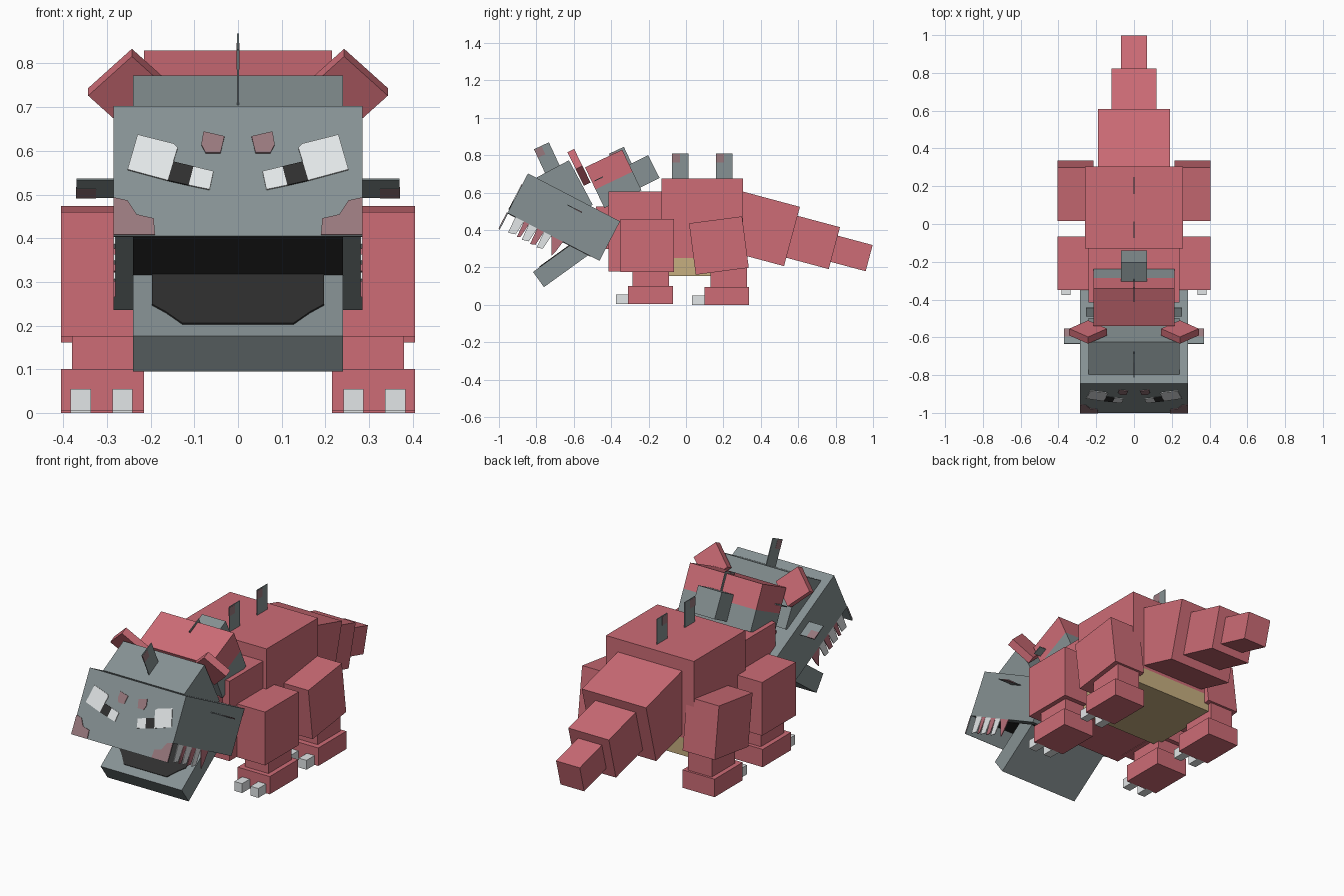
import bpy, bmesh, math
from mathutils import Vector, Matrix

if "Cube" in bpy.data.objects:
    bpy.data.objects.remove(bpy.data.objects["Cube"])


def mat(name, rgb):
    m = bpy.data.materials.new(name)
    m.diffuse_color = [(c / 255 / 12.92 if c < 11 else ((c / 255 + .055) / 1.055) ** 2.4) for c in rgb] + [1]
    m.use_nodes = True
    m.node_tree.nodes["Principled BSDF"].inputs["Base Color"].default_value = m.diffuse_color
    return m


PINK = mat("hide_pink", (205, 108, 118))
GREY = mat("armour_grey", (134, 145, 147))
WHITE = mat("tooth_white", (228, 232, 233))
BLACK = mat("mouth_black", (47, 47, 47))
TAN = mat("belly_tan", (198, 175, 128))
SCAR = mat("muted_pink", (152, 120, 125))
GUM = mat("gum_pink", (184, 112, 122))


def solid(name, ring, offset, m):
    """Closed prism: a ring of points pushed along an offset vector."""
    bm = bmesh.new()
    a = [bm.verts.new(p) for p in ring]
    b = [bm.verts.new(Vector(p) + Vector(offset)) for p in ring]
    n = len(ring)
    bm.faces.new(a)
    bm.faces.new(b[::-1])
    for i in range(n):
        bm.faces.new((a[i], b[i], b[(i + 1) % n], a[(i + 1) % n]))
    bmesh.ops.recalc_face_normals(bm, faces=bm.faces)
    me = bpy.data.meshes.new(name)
    bm.to_mesh(me)
    bm.free()
    me.materials.append(m)
    ob = bpy.data.objects.new(name, me)
    bpy.context.collection.objects.link(ob)
    return ob


class Frame:
    """Side-plane frame: s runs backwards, d runs downwards, tilted by an angle."""
    def __init__(self, y, z, deg=0):
        a = math.radians(deg)
        self.o = Vector((0, y, z))
        self.back = Vector((0, math.cos(a), math.sin(a)))
        self.down = Vector((0, math.sin(a), -math.cos(a)))

    def at(self, x, s, d):
        return self.o + self.back * s + self.down * d + Vector((x, 0, 0))

    def box(self, name, x0, x1, s0, s1, d0, d1, m):
        ring = [self.at(x0, s, d) for s, d in ((s0, d0), (s1, d0), (s1, d1), (s0, d1))]
        return solid(name, ring, (x1 - x0, 0, 0), m)


def box(name, x0, x1, y0, y1, z0, z1, m):
    return Frame(y0, z1).box(name, x0, x1, 0, y1 - y0, 0, z1 - z0, m)


def pair(name, x0, x1, y0, y1, z0, z1, m):
    box(name + "_right", x0, x1, y0, y1, z0, z1, m)
    box(name + "_left", -x1, -x0, y0, y1, z0, z1, m)


# Trunk
box("body", -.26, .26, -.13, .305, .25, .675, PINK)
box("belly", -.26, .26, -.13, .305, .155, .25, TAN)
box("chest", -.24, .24, -.415, -.12, .178, .605, PINK)
box("neck", -.2, .2, -.48, -.40, .3, .525, PINK)

# Tail, three shrinking segments
for i, (y, z, w, length, h) in enumerate(((.30, .607, .19, .32, .328),
                                          (.575, .482, .12, .257, .232),
                                          (.80, .373, .07, .205, .145))):
    Frame(y, z, -15).box("tail_%d" % (i + 1), -w, w, 0, length, 0, h, PINK)

# Legs, feet and claws
pair("front_thigh", .215, .405, -.35, -.065, .175, .46, PINK)
pair("front_shin", .24, .38, -.285, -.09, .09, .18, PINK)
pair("front_foot", .215, .405, -.31, -.07, .005, .1, PINK)
for n, x0 in (("left", -.405), ("right", .215)):
    Frame(.016, .436, 7.5).box("hind_thigh_" + n, x0, x0 + .19, 0, .286, 0, .277, PINK)
pair("hind_shin", .24, .38, .13, .325, .09, .2, PINK)
pair("hind_foot", .215, .405, .10, .337, 0, .096, PINK)
for n, y, z in (("front", -.375, .005), ("hind", .032, 0)):
    for x in (.241, .337):
        pair(n + "_claw", x, x + .046, y, y + .07, z, z + .05, WHITE)

# Back and head spikes: thin plates with a muted corner
for i, (y, z, a) in enumerate(((-.075, .81, 0), (.16, .81, 0), (-.813, .832, 25), (-.412, .808, 25))):
    f = Frame(y, z, a)
    f.box("spike_%d" % i, -.002, .002, 0, .088, 0, .14, GREY)
    f.box("spike_patch_%d" % i, -.003, .003, 0, .044, .004, .05, SCAR)

# Head block and front face skirt
T = math.radians(27.5)
head = Frame(-.845, .703, -27.5)
head.box("head", -.285, .285, 0, .555, 0, .238, GREY)
head.box("upper_lip", -.285, .285, 0, .005, .238, .336, GREY)
head.box("mouth_roof", -.24, .24, .006, .5, .236, .241, BLACK)

# Side teeth: alternating strips below the head
cuts = (.048, .10, .13, .18, .22, .265, .335)
for side in (-1, 1):
    for i in range(6):
        s0, s1 = cuts[i], cuts[i + 1]
        pts = [(s0, .238), (s1, .238), (s1 - .008, .32), (s0 + .004, .33)]
        if i == 5:
            pts = [(s0, .238), (s1, .238), (s1 - .01, .30), (s1 - .02, .33)]
        solid("tooth_strip", [head.at(side * .281, s, d) for s, d in pts], (side * .004, 0, 0),
              GUM if i % 2 else WHITE)
    # Whisker plates beside the head
    x0, x1 = sorted((side * .28, side * .37))
    head.box("side_spike", x0, x1, .264, .352, .05, .054, GREY)
    x0, x1 = sorted((side * .325, side * .371))
    head.box("side_spike_patch", x0, x1, .308, .353, .049, .055, SCAR)


def decal(name, pts, m, lift=.004):
    """Thin plate on the sloping face, mirrored; points are x, z."""
    nrm = -head.back
    for side in (-1, 1):
        ring = [head.at(side * x, 0, (.703 - z) / math.cos(T)) - nrm * .002 for x, z in pts]
        solid(name, ring, nrm * (lift + .002), m)


# Eyes, brow spots and cheek marks
decal("eye_outer", [(.23, .636), (.147, .615), (.138, .606), (.148, .574), (.161, .531), (.253, .556)], WHITE)
decal("pupil", [(.148, .574), (.102, .563), (.113, .52), (.161, .531)], BLACK)
decal("eye_inner", [(.102, .563), (.056, .552), (.065, .51), (.113, .52)], WHITE)
decal("brow_spot", [(.079, .643), (.031, .632), (.04, .594), (.074, .594), (.084, .613)], SCAR)
decal("cheek_mark", [(.285, .492), (.253, .485), (.232, .453), (.193, .444), (.19, .407), (.285, .407)], SCAR)

# Lower jaw with mouth floor
jaw = Frame(-.818, .176, 35.8)
jaw.box("lower_jaw", -.24, .24, 0, .37, 0, .1, GREY)
floor = [(-.197, .30), (-.197, .12), (-.165, .09), (-.127, .045),
         (.127, .045), (.165, .09), (.197, .12), (.197, .30)]
solid("mouth_floor", [jaw.at(x, s, .002) for x, s in floor], jaw.down * -.006, BLACK)

# Brow block, mane and rear knob
Frame(-.797, .682, 28).box("brow", -.24, .24, 0, .194, 0, .27, GREY)
mane = Frame(-.54, .735, 25.5)
mane.box("mane_top", -.215, .215, 0, .22, 0, .13, PINK)
mane.box("mane_base", -.215, .215, 0, .22, .13, .24, GREY)
Frame(-.31, .746, 27).box("rear_knob", -.07, .07, 0, .12, 0, .136, GREY)
for n, x0 in (("left", -.255), ("right", .21)):
    Frame(-.49, .665, 25.5).box("mane_spike_" + n, x0, x0 + .045, 0, .05, 0, .005, GREY)

# Ears: diamond slabs leaning forwards
for n, side in (("left", -1), ("right", 1)):
    rot = Matrix.Rotation(math.radians(26), 3, 'X')
    c = Vector((side * .243, -.572, .735))
    ring = [c + rot @ Vector((x, -.02, z)) for x, z in ((0, .1), (.1, 0), (0, -.1), (-.1, 0))]
    solid("ear_" + n, ring, rot @ Vector((0, .04, 0)), PINK)
